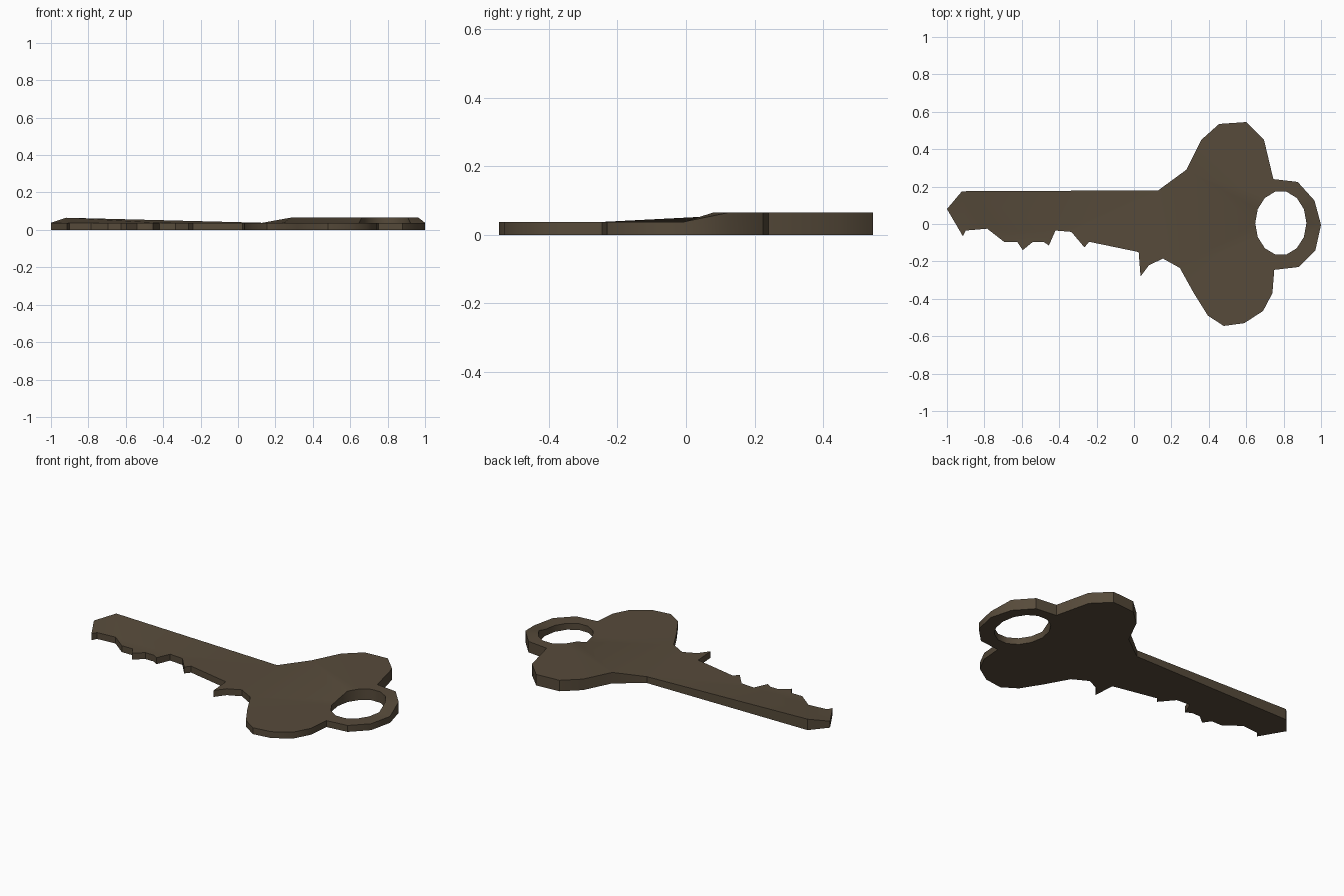
import bpy, bmesh, math

if "Cube" in bpy.data.objects:
    bpy.data.objects.remove(bpy.data.objects["Cube"])

# Material
brass = bpy.data.materials.new("dark aged brass")
brass.diffuse_color = (0.095, 0.07, 0.043, 1)
brass.use_nodes = True
brass.node_tree.nodes["Principled BSDF"].inputs["Base Color"].default_value = brass.diffuse_color

# Key outline, clockwise from the tip: straight back, bow, ring, teeth
outline = [
    (-1, .08), (-.92, .175), (.13, .18),
    (.28, .29), (.36, .45), (.455, .535), (.6, .545), (.695, .45), (.745, .24),
    (.875, .225), (.965, .125), (1, -.005), (.97, -.14), (.88, -.23), (.75, -.245),
    (.74, -.37), (.69, -.465), (.59, -.53), (.48, -.545), (.395, -.49),
    (.32, -.37), (.245, -.235), (.155, -.185), (.08, -.22), (.035, -.28),
    (.025, -.15), (-.24, -.095), (-.265, -.125), (-.335, -.042), (-.42, -.035),
    (-.455, -.115), (-.485, -.095), (-.54, -.095), (-.595, -.14), (-.625, -.095),
    (-.695, -.095), (-.785, -.025), (-.9, -.035), (-.915, -.065)]

# Ring hole
hole = [(.785 + .137 * math.cos(i * math.tau / 14),
         .005 + .172 * math.sin(i * math.tau / 14)) for i in range(14)]


def top_height(x, y):
    """The back edge is thicker, except at the tip and the shoulder."""
    low = y < .05 or x < -.95 or .1 < x < .2
    return .038 if low else .065


bm = bmesh.new()
edges = []
for loop in (outline, hole):
    vs = [bm.verts.new((x, y, 0)) for x, y in loop]
    edges += [bm.edges.new((vs[i - 1], vs[i])) for i in range(len(vs))]
bmesh.ops.triangle_fill(bm, edges=edges, use_beauty=True, normal=(0, 0, 1))

# Raise the top sheet and close the sides, keeping the flat underside
ext = bmesh.ops.extrude_face_region(bm, geom=bm.faces[:], use_keep_orig=True)
for v in ext["geom"]:
    if isinstance(v, bmesh.types.BMVert):
        v.co.z = top_height(v.co.x, v.co.y)
bmesh.ops.recalc_face_normals(bm, faces=bm.faces[:])

mesh = bpy.data.meshes.new("key")
bm.to_mesh(mesh)
bm.free()
mesh.materials.append(brass)
key = bpy.data.objects.new("key", mesh)
bpy.context.collection.objects.link(key)

bpy.context.view_layer.objects.active = key
key.select_set(True)
bpy.ops.object.shade_smooth_by_angle(angle=math.radians(35))
